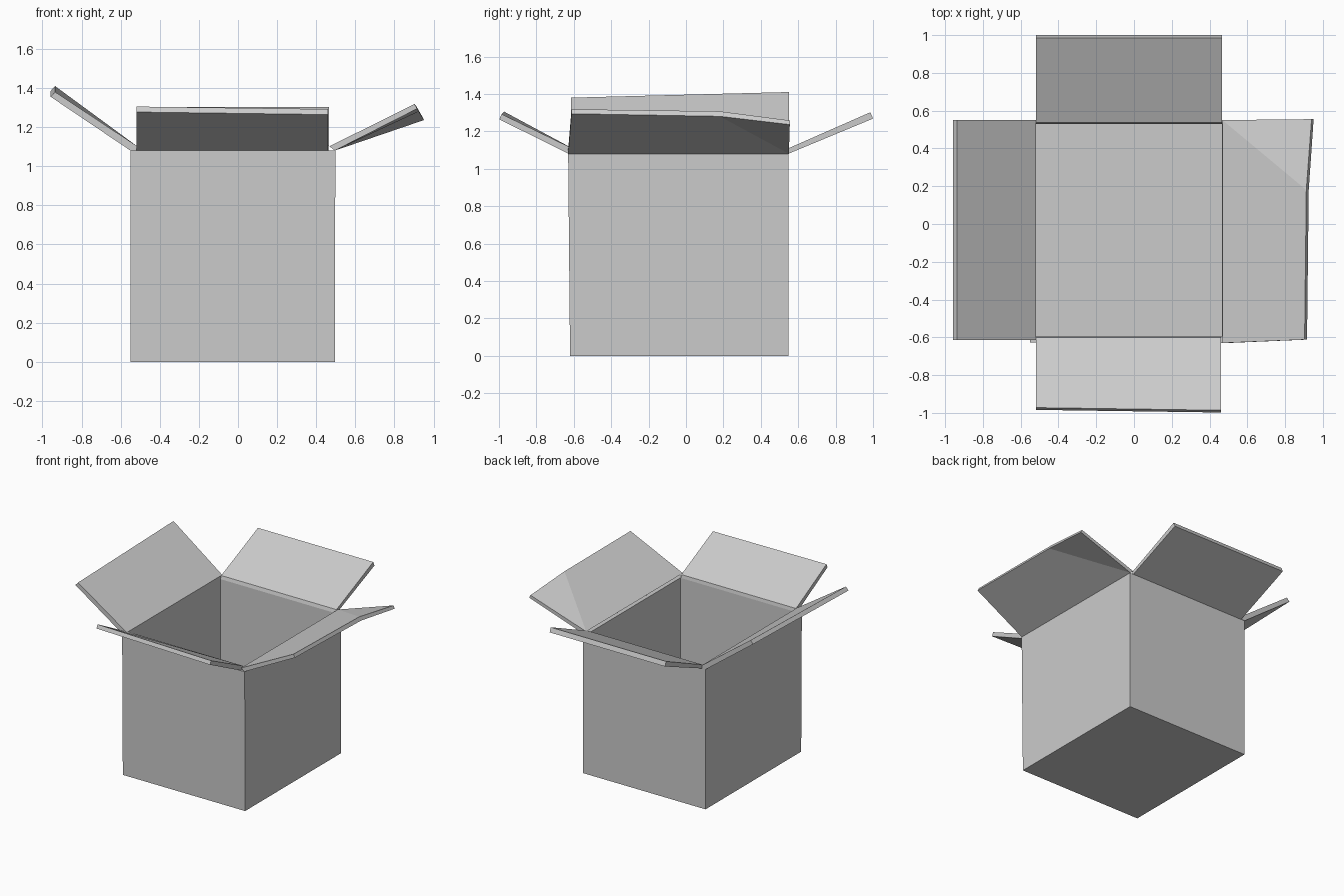
import bpy
import bmesh

if "Cube" in bpy.data.objects:
    bpy.data.objects.remove(bpy.data.objects["Cube"], do_unlink=True)

# One plain grey card colour
GREY = (0.6, 0.6, 0.6, 1)
card = bpy.data.materials.new("grey card")
card.use_nodes = True
card.diffuse_color = GREY
shader = next(n for n in card.node_tree.nodes if n.type == "BSDF_PRINCIPLED")
shader.inputs["Base Color"].default_value = GREY
shader.inputs["Roughness"].default_value = 0.9

RIM = 1.08
OUT_L, OUT_R, OUT_F, OUT_B = -0.55, 0.495, -0.62, 0.547
IN_L, IN_R, IN_F, IN_B = -0.52, 0.465, -0.595, 0.53


def finish(name, bm):
    bmesh.ops.recalc_face_normals(bm, faces=bm.faces)
    mesh = bpy.data.meshes.new(name)
    bm.to_mesh(mesh)
    bm.free()
    mesh.materials.append(card)
    obj = bpy.data.objects.new(name, mesh)
    bpy.context.collection.objects.link(obj)
    return obj


def lofted(name, rings):
    """Bridge consecutive rings of points and cap both ends."""
    bm = bmesh.new()
    loops = [[bm.verts.new(p) for p in ring] for ring in rings]
    for a, b in zip(loops, loops[1:]):
        for i in range(len(a)):
            j = (i + 1) % len(a)
            bm.faces.new((a[i], a[j], b[j], b[i]))
    bm.faces.new(loops[0])
    bm.faces.new(loops[-1])
    return finish(name, bm)


def rectangle(left, right, front, back, z):
    return [(left, front, z), (right, front, z), (right, back, z), (left, back, z)]


# Hollow body, open at the top
rim = rectangle(OUT_L, OUT_R, OUT_F, OUT_B, RIM)
rim[0], rim[1] = (OUT_L, -0.628, RIM), (0.498, -0.63, RIM)
lofted("box_body", [
    rectangle(OUT_L, OUT_R, OUT_F, OUT_B, 0),
    rim,
    rectangle(IN_L, IN_R, IN_F, IN_B, RIM),
    rectangle(IN_L, IN_R, IN_F, IN_B, 0.03),
])

# Flaps: each section holds inner hinge, outer hinge, lower tip, upper tip, upper hinge
lofted("left_flap", [
    [(IN_L, y, RIM), (OUT_L, y, RIM), (-0.958, y, tip - 0.025),
     (-0.936, y, tip), (IN_L, y, RIM + 0.025)]
    for y, tip in ((-0.615, 1.38), (0.55, 1.41))])

lofted("back_flap", [
    [(x, IN_B, RIM), (x, OUT_B, RIM), (x, 1.0, 1.268),
     (x, 0.986, 1.302), (x, IN_B + 0.008, RIM + 0.025)]
    for x in (-0.52, 0.465)])

lofted("front_flap", [
    [(x, IN_F, RIM), (x, -0.628, RIM), (x, tip - 0.012, top - 0.028),
     (x, tip, top), (x, IN_F - 0.005, RIM + 0.025)]
    for x, tip, top in ((-0.52, -0.972, 1.305), (0.46, -0.986, 1.292))])


# Right flap: a main panel with its back corner bent downward along a crease
def bent_layer(bm, hinge_x, hinge_z, tips):
    outline = [(hinge_x, -0.63, hinge_z), tips[0], tips[1], tips[2],
               (hinge_x, 0.55, hinge_z)]
    verts = [bm.verts.new(p) for p in outline]
    bm.faces.new((verts[0], verts[1], verts[2], verts[4]))
    bm.faces.new((verts[2], verts[3], verts[4]))
    return verts


bm = bmesh.new()
upper = bent_layer(bm, IN_R + 0.003, RIM + 0.022,
                   [(0.903, -0.612, 1.318), (0.912, 0.18, 1.307), (0.94, 0.555, 1.258)])
lower = bent_layer(bm, OUT_R, RIM,
                   [(0.916, -0.612, 1.294), (0.925, 0.18, 1.28), (0.951, 0.555, 1.236)])
for i in range(5):
    j = (i + 1) % 5
    bm.faces.new((upper[i], upper[j], lower[j], lower[i]))
finish("right_flap", bm)
